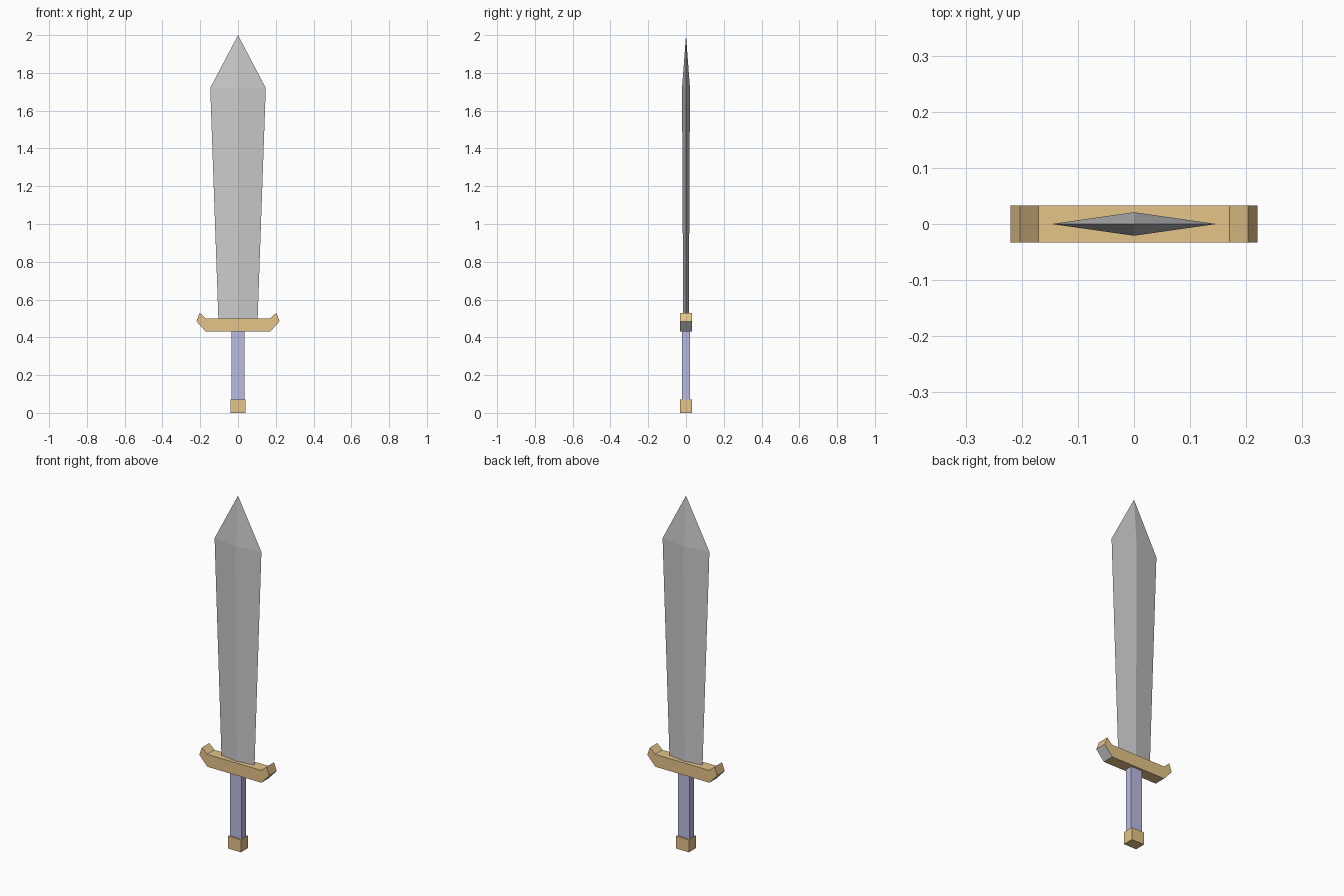
import bpy, bmesh

if "Cube" in bpy.data.objects:
    bpy.data.objects.remove(bpy.data.objects["Cube"])


def material(name, rgb):
    m = bpy.data.materials.new(name)
    m.diffuse_color = (*rgb, 1)
    m.use_nodes = True
    m.node_tree.nodes["Principled BSDF"].inputs["Base Color"].default_value = m.diffuse_color
    return m


gold = material("gold", (0.78, 0.55, 0.25))
blue = material("blue", (0.50, 0.50, 0.76))
steel = material("steel", (0.8, 0.8, 0.8))


def finish(name, bm, *mats):
    bmesh.ops.recalc_face_normals(bm, faces=bm.faces)
    me = bpy.data.meshes.new(name)
    bm.to_mesh(me)
    bm.free()
    for m in mats:
        me.materials.append(m)
    ob = bpy.data.objects.new(name, me)
    bpy.context.collection.objects.link(ob)
    return ob


def box(name, sx, sy, z0, z1, mat):
    bm = bmesh.new()
    bmesh.ops.create_cube(bm, size=1)
    bmesh.ops.scale(bm, vec=(sx, sy, z1 - z0), verts=bm.verts)
    bmesh.ops.translate(bm, vec=(0, 0, (z0 + z1) / 2), verts=bm.verts)
    return finish(name, bm, mat)


# Pommel and grip
box("pommel", 0.08, 0.062, 0, 0.07, gold)
box("grip", 0.07, 0.04, 0.07, 0.43, blue)

# Guard: symmetric profile with upturned ends, extruded front to back
half = [(0.17, 0.43), (0.22, 0.485), (0.203, 0.53), (0.17, 0.50)]
profile = half + [(-x, z) for x, z in reversed(half)]
bm = bmesh.new()
face = bm.faces.new([bm.verts.new((x, -0.033, z)) for x, z in profile])
ext = bmesh.ops.extrude_face_region(bm, geom=[face], use_keep_orig=True)
bmesh.ops.translate(bm, vec=(0, 0.066, 0),
                    verts=[g for g in ext["geom"] if isinstance(g, bmesh.types.BMVert)])
# Slanted lower end faces are bare steel
for f in bm.faces:
    c = f.calc_center_median()
    if abs(c.x) > 0.18 and c.z < 0.48:
        f.material_index = 1
finish("guard", bm, gold, steel)

# Blade: diamond section widening upward, then closing to a point
bm = bmesh.new()
rings = []
for w, t, z in [(0.104, 0.015, 0.50), (0.147, 0.021, 1.72)]:
    rings.append([bm.verts.new(p) for p in
                  [(w, 0, z), (0, t, z), (-w, 0, z), (0, -t, z)]])
tip = bm.verts.new((0, 0, 2))
low, high = rings
bm.faces.new(low)
for i in range(4):
    j = (i + 1) % 4
    bm.faces.new((low[i], low[j], high[j], high[i]))
    bm.faces.new((high[i], high[j], tip))
finish("blade", bm)
